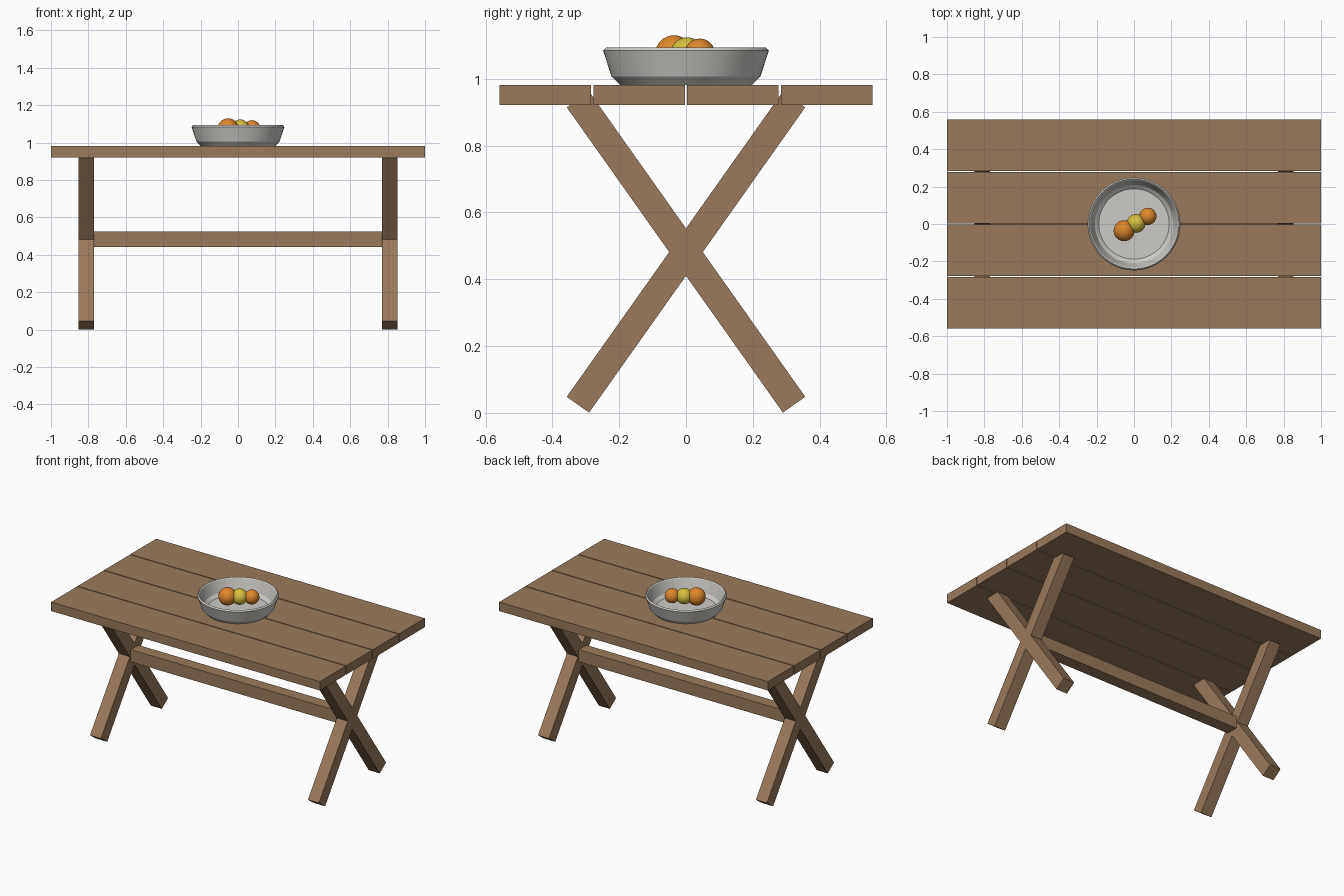
import bpy, bmesh, math
from mathutils import Matrix

if "Cube" in bpy.data.objects:
    bpy.data.objects.remove(bpy.data.objects["Cube"])


def material(name, rgb):
    m = bpy.data.materials.new(name)
    m.diffuse_color = (*rgb, 1)
    m.use_nodes = True
    m.node_tree.nodes["Principled BSDF"].inputs["Base Color"].default_value = m.diffuse_color
    return m


wood = material("brown wood", (0.32, 0.195, 0.108))
ceramic = material("pale grey ceramic", (0.61, 0.60, 0.57))
orange = material("orange peel", (0.72, 0.24, 0.025))
yellow = material("yellow peel", (0.66, 0.53, 0.05))


def finish(name, bm, mat, smooth=False):
    me = bpy.data.meshes.new(name)
    bmesh.ops.recalc_face_normals(bm, faces=bm.faces)
    bm.to_mesh(me)
    bm.free()
    me.materials.append(mat)
    ob = bpy.data.objects.new(name, me)
    bpy.context.collection.objects.link(ob)
    if smooth:
        bpy.ops.object.select_all(action='DESELECT')
        ob.select_set(True)
        bpy.context.view_layer.objects.active = ob
        bpy.ops.object.shade_smooth_by_angle(angle=math.radians(25))
    return ob


def box(name, center, size, mat, tilt=0):
    bm = bmesh.new()
    bmesh.ops.create_cube(bm, size=1, matrix=Matrix.Translation(center)
                          @ Matrix.Rotation(tilt, 4, 'X')
                          @ Matrix.Diagonal((*size, 1)))
    return finish(name, bm, mat)


def ball(name, center, r, mat):
    bm = bmesh.new()
    bmesh.ops.create_uvsphere(bm, u_segments=32, v_segments=16, radius=r,
                              matrix=Matrix.Translation(center))
    return finish(name, bm, mat, True)


# Table top: four planks with narrow gaps
for i in range(4):
    box(f"top_plank_{i + 1}", (0, (i - 1.5) * 0.2805, 0.951), (2, 0.274, 0.06), wood)

# Crossed legs at both ends
for x, end in ((-0.811, "left"), (0.811, "right")):
    for s, way in ((1, "a"), (-1, "b")):
        box(f"{end}_cross_leg_{way}", (0, 0, 0), (0.082, 0.082, 1.12), wood,
            s * math.radians(35.3)).location = (x, 0, 0.481)

# Stretcher joining the two crossings
box("stretcher", (0, 0, 0.484), (1.56, 0.081, 0.082), wood)

# Bowl: lathe profile from outside bottom, over the rim, to the inside floor
profile = [(0, 0.981), (0.197, 0.981), (0.223, 1.007), (0.248, 1.084), (0.240, 1.093),
           (0.234, 1.088), (0.209, 1.014), (0.188, 0.996), (0, 0.996)]
bm = bmesh.new()
verts = [bm.verts.new((r, 0, z)) for r, z in profile]
edges = [bm.edges.new(p) for p in zip(verts, verts[1:])]
bmesh.ops.spin(bm, geom=verts + edges, cent=(0, 0, 0), axis=(0, 0, 1),
               angle=2 * math.pi, steps=64, use_duplicate=False)
bmesh.ops.remove_doubles(bm, verts=bm.verts, dist=0.0005)
finish("bowl", bm, ceramic, True)

# Fruit
ball("large_orange", (-0.053, -0.036, 1.074), 0.056, orange)
ball("yellow_fruit", (0.011, 0.003, 1.074), 0.050, yellow)
ball("small_orange", (0.074, 0.041, 1.074), 0.046, orange)
